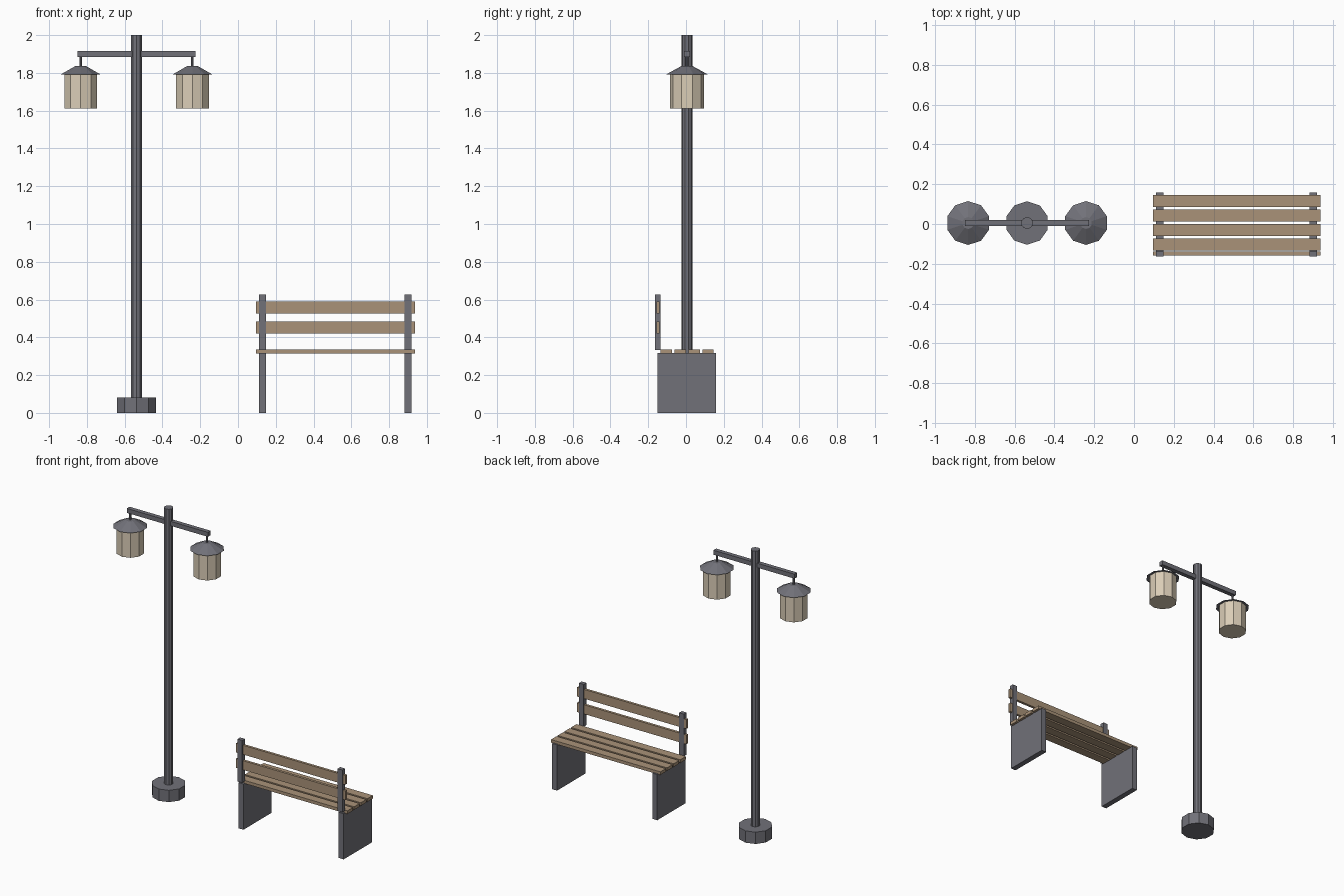
import bpy, math

if "Cube" in bpy.data.objects:
    bpy.data.objects.remove(bpy.data.objects["Cube"])


def material(name, rgb):
    m = bpy.data.materials.new(name)
    m.diffuse_color = (*rgb, 1)
    m.use_nodes = True
    m.node_tree.nodes["Principled BSDF"].inputs["Base Color"].default_value = m.diffuse_color
    return m


METAL = material("grey_metal", (0.165, 0.165, 0.19))
WOOD = material("tan_wood", (0.40, 0.29, 0.19))
GLASS = material("cream_glass", (0.70, 0.61, 0.47))


def finish(name, mat):
    ob = bpy.context.object
    ob.name = name
    ob.data.materials.append(mat)
    return ob


def box(name, mat, x, y, z):
    """Box from (min, max) ranges."""
    lo, hi = zip(x, y, z)
    bpy.ops.mesh.primitive_cube_add(size=1, location=[(a + b) / 2 for a, b in zip(lo, hi)])
    bpy.context.object.scale = [b - a for a, b in zip(lo, hi)]
    bpy.ops.object.transform_apply(location=False, rotation=False, scale=True)
    return finish(name, mat)


def prism(name, mat, x, y, z, r1, r2=None, sides=10):
    """Faceted cylinder or truncated cone, with a corner towards +y."""
    bpy.ops.mesh.primitive_cone_add(vertices=sides, radius1=r1, radius2=r1 if r2 is None else r2,
                                    depth=z[1] - z[0], location=(x, y, sum(z) / 2))
    return finish(name, mat)


# Lamp post: base, pole and cross arm
PX, PY = -0.537, 0.005
prism("post_base", METAL, PX, PY, (0, 0.082), 0.109)
prism("post_pole", METAL, PX, PY, (0.08, 2.0), 0.03)
box("cross_arm", METAL, (PX - 0.312, PX + 0.312), (PY - 0.015, PY + 0.015), (1.884, 1.915))

# Hanging lanterns on both ends of the arm
for side, s in (("left", -1), ("right", 1)):
    x = PX + s * 0.296
    prism(side + "_hanger", METAL, x, PY, (1.83, 1.89), 0.007)
    prism(side + "_lantern_cap", METAL, x, PY, (1.792, 1.836), 0.11, 0.03)
    prism(side + "_lantern_glass", GLASS, x, PY, (1.612, 1.794), 0.091)

# Bench: slab legs and back posts
for side, x in (("left", 0.129), ("right", 0.900)):
    box(side + "_bench_leg", METAL, (x - 0.019, x + 0.019), (-0.151, 0.159), (0, 0.318))
    box(side + "_back_post", METAL, (x - 0.018, x + 0.018), (-0.164, -0.135), (0.332, 0.626))

# Seat and backrest slats
LENGTH = (0.095, 0.936)
for i in range(4):
    y = -0.104 + i * 0.0735
    box(f"seat_slat_{i + 1}", WOOD, LENGTH, (y - 0.03, y + 0.03), (0.314, 0.336))
for i, z in enumerate((0.451, 0.558)):
    box(f"back_slat_{i + 1}", WOOD, LENGTH, (-0.157, -0.139), (z - 0.032, z + 0.032))
